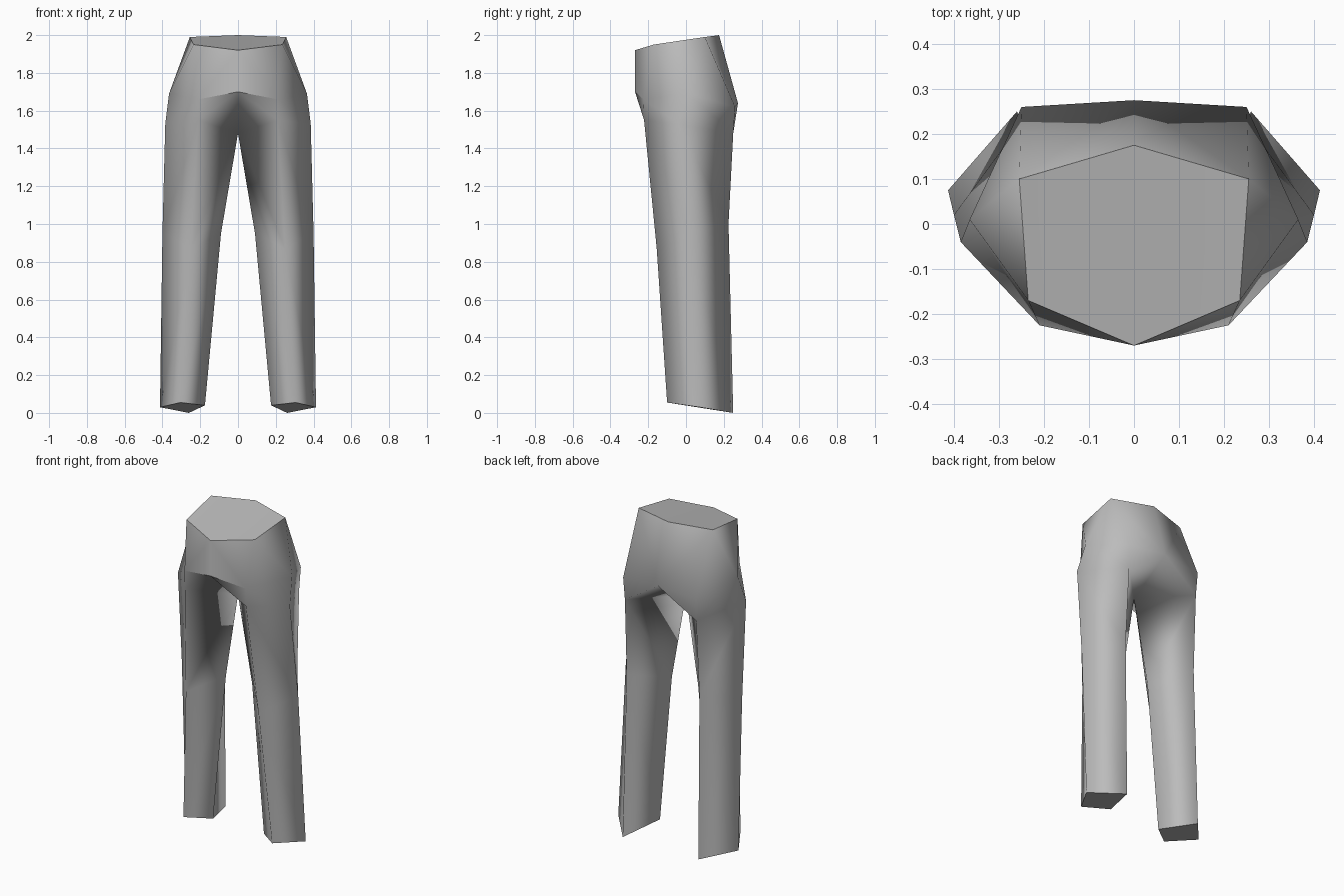
import bpy
import bmesh

# Remove the default cube only
default_cube = bpy.data.objects.get("Cube")
if default_cube:
    bpy.data.objects.remove(default_cube, do_unlink=True)

# Single cloth colour
cloth = bpy.data.materials.new("grey_cloth")
cloth.use_nodes = True
grey = (0.5, 0.5, 0.5, 1.0)
cloth.diffuse_color = grey
cloth.node_tree.nodes["Principled BSDF"].inputs["Base Color"].default_value = grey

bm = bmesh.new()


def ring(*points):
    """Add one row of vertices."""
    return [bm.verts.new(p) for p in points]


def face(*verts):
    new_face = bm.faces.new(verts)
    new_face.smooth = True
    return new_face


def sharpen(*verts):
    """Mark the edges along a chain of vertices as sharp."""
    for a, b in zip(verts, verts[1:]):
        edge = bm.edges.get((a, b))
        if edge:
            edge.smooth = False


# Waist rim of the left half: front centre, front, back, back centre
waist = ring((0, -.27, 1.92), (.235, -.17, 1.95), (.255, .1, 1.99), (0, .175, 2))
rim_fc, rim_f, rim_b, rim_bc = waist

# Hips: front centre, front, outer, back, back centre
hips = ring((0, -.27, 1.7), (.21, -.225, 1.66), (.365, .01, 1.69),
            (.25, .26, 1.62), (0, .275, 1.64))
hip_fc, hip_f, hip_o, hip_b, hip_bc = hips

# Leg rows: front, outer, back, inner (the first inner point is the crotch)
thigh = ring((.21, -.222, 1.55), (.385, -.04, 1.53), (.245, .25, 1.48), (0, 0, 1.48))
knee = ring((.25, -.155, .87), (.4, .02, .95), (.25, .225, 1), (.09, .01, .95))
hem = ring((.305, -.1, .055), (.413, .075, .03), (.26, .25, 0), (.175, .005, .04))
crotch = thigh[-1]

# Waist top and pelvis
cap = face(*waist)
face(rim_fc, hip_fc, hip_f, rim_f)
face(rim_f, hip_f, hip_o)
face(rim_f, hip_o, rim_b)
face(rim_b, hip_o, hip_b)
face(rim_b, hip_b, hip_bc, rim_bc)

# Upper thigh and the folds running into the crotch
face(hip_f, thigh[0], thigh[1], hip_o)
face(hip_o, thigh[1], thigh[2], hip_b)
face(hip_fc, crotch, thigh[0], hip_f)
face(hip_bc, hip_b, thigh[2], crotch)

# Leg sides and closed hem
for upper, lower in ((thigh, knee), (knee, hem)):
    for i in range(len(upper)):
        j = (i + 1) % len(upper)
        face(upper[i], lower[i], lower[j], upper[j])
face(*hem)

# Crisp rim, hem and front fold
sharpen(*waist)
sharpen(*hem, hem[0])
sharpen(hip_fc, hip_f)

# Consistent outward normals
bmesh.ops.recalc_face_normals(bm, faces=bm.faces)
cap.normal_update()
if cap.normal.z < 0:
    bmesh.ops.reverse_faces(bm, faces=bm.faces)

mesh = bpy.data.meshes.new("trousers")
bm.to_mesh(mesh)
bm.free()
mesh.materials.append(cloth)
trousers = bpy.data.objects.new("trousers", mesh)
bpy.context.collection.objects.link(trousers)

# Right half
mirror = trousers.modifiers.new("right_half", 'MIRROR')
mirror.use_axis[0] = True
mirror.use_clip = True
mirror.merge_threshold = 0.001
